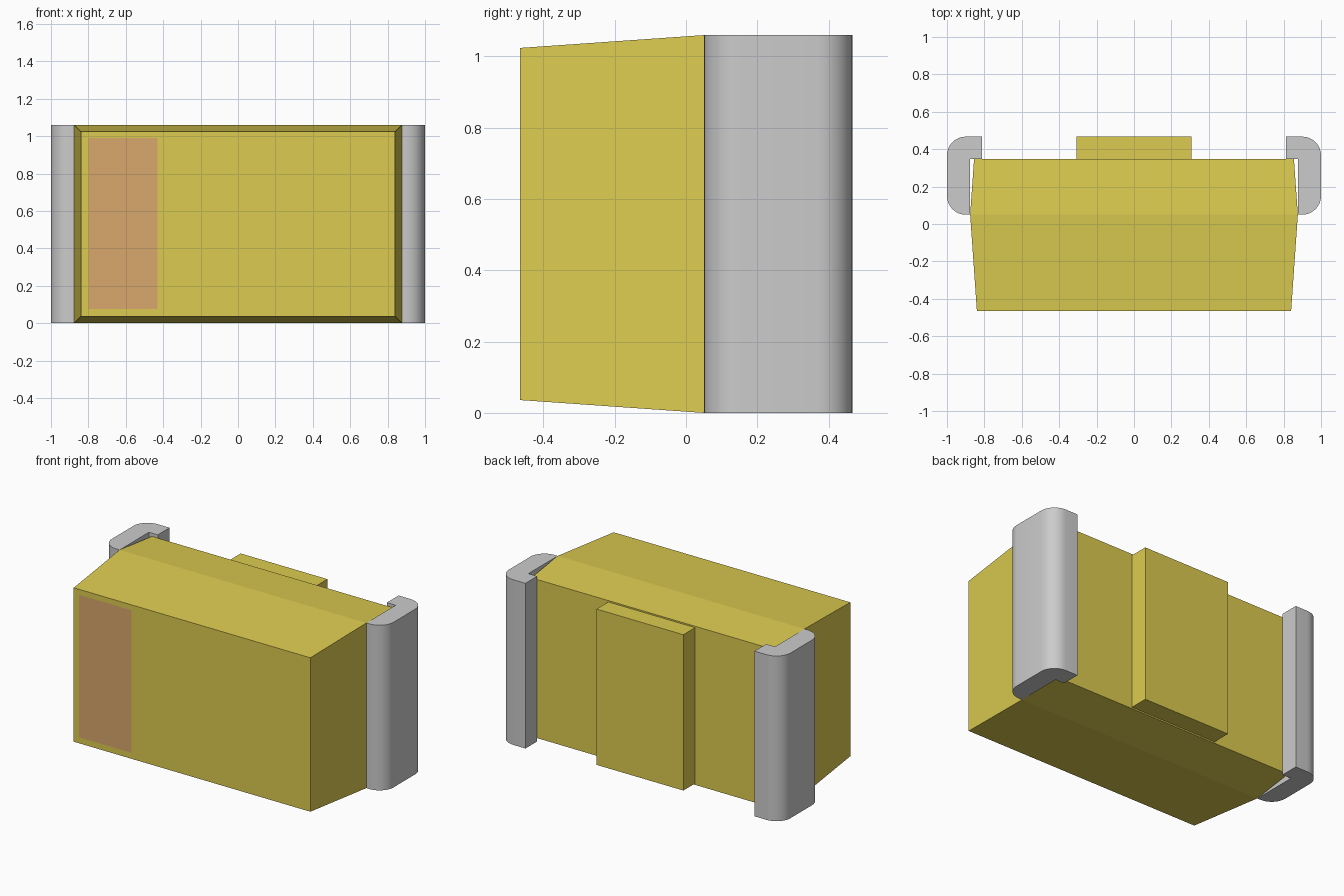
import bpy, bmesh, math

if "Cube" in bpy.data.objects:
    bpy.data.objects.remove(bpy.data.objects["Cube"])

H = 1.06


def material(name, rgb):
    m = bpy.data.materials.new(name)
    m.diffuse_color = (*rgb, 1)
    m.use_nodes = True
    m.node_tree.nodes["Principled BSDF"].inputs["Base Color"].default_value = m.diffuse_color
    return m


yellow = material("yellow_moulding", (0.72, 0.60, 0.08))
brown = material("polarity_brown", (0.70, 0.39, 0.15))


def finish(name, bm, mat=None):
    bmesh.ops.recalc_face_normals(bm, faces=bm.faces)
    me = bpy.data.meshes.new(name)
    bm.to_mesh(me)
    bm.free()
    ob = bpy.data.objects.new(name, me)
    bpy.context.collection.objects.link(ob)
    if mat:
        me.materials.append(mat)
    return ob


def loft(name, sections, mat):
    """Rectangular sections (y, half width, z inset) joined along y."""
    bm = bmesh.new()
    rings = [[bm.verts.new((sx * w, y, z)) for sx, z in
              ((-1, i), (1, i), (1, H - i), (-1, H - i))]
             for y, w, i in sections]
    for a, b in zip(rings, rings[1:]):
        for k in range(4):
            bm.faces.new((a[k], a[(k + 1) % 4], b[(k + 1) % 4], b[k]))
    bm.faces.new(rings[0])
    bm.faces.new(rings[-1])
    return finish(name, bm, mat)


# Moulded body, widest at the parting line, and the standoff pad on the back
loft("body", [(-0.466, 0.84, 0.036), (0.05, 0.876, 0), (0.348, 0.855, 0.021)], yellow)
loft("back_pad", [(0.348, 0.308, 0.03), (0.467, 0.308, 0.03)], yellow)

# Polarity band: flat mark on the front face
bm = bmesh.new()
bm.faces.new([bm.verts.new((x, -0.4675, z)) for x, z in
              ((-0.80, 0.075), (-0.43, 0.075), (-0.43, 0.99), (-0.80, 0.99))])
finish("polarity_band", bm, brown)


# Bent metal terminals: hooked profile extruded upwards
def arc(cx, cy, r, start, end, n=8):
    return [(cx + r * math.cos(math.radians(start + (end - start) * k / n)),
             cy + r * math.sin(math.radians(start + (end - start) * k / n)))
            for k in range(n + 1)]


R = 0.1
profile = ([(0.876, 0.05)] + arc(1 - R, 0.05 + R, R, -90, 0)
           + arc(1 - R, 0.467 - R, R, 0, 90)
           + [(0.813, 0.467), (0.813, 0.348), (0.876, 0.348)])
for side, name in ((-1, "terminal_left"), (1, "terminal_right")):
    bm = bmesh.new()
    base = bm.faces.new([bm.verts.new((side * x, y, 0)) for x, y in profile])
    ext = bmesh.ops.extrude_face_region(bm, geom=[base], use_keep_orig=True)
    bmesh.ops.translate(bm, vec=(0, 0, H),
                        verts=[v for v in ext["geom"] if isinstance(v, bmesh.types.BMVert)])
    ob = finish(name, bm)
    bpy.ops.object.select_all(action='DESELECT')
    ob.select_set(True)
    bpy.context.view_layer.objects.active = ob
    bpy.ops.object.shade_smooth_by_angle(angle=math.radians(30))
